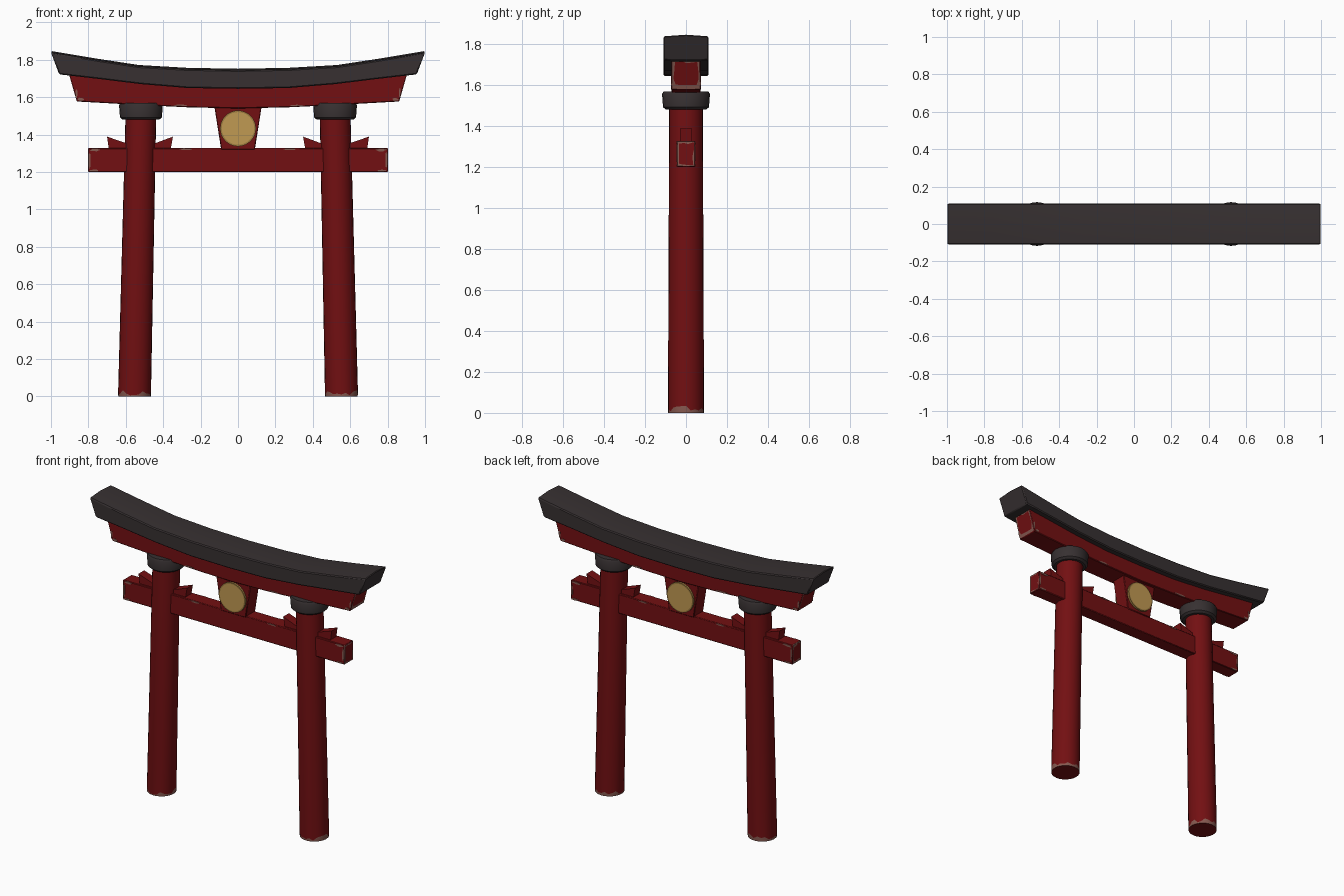
import bpy, bmesh, math, random
from mathutils import Vector, Matrix

random.seed(4)
if "Cube" in bpy.data.objects:
    bpy.data.objects.remove(bpy.data.objects["Cube"])


def material(name, rgb):
    m = bpy.data.materials.new(name)
    m.use_nodes = True
    m.diffuse_color = (*rgb, 1)
    m.node_tree.nodes["Principled BSDF"].inputs["Base Color"].default_value = (*rgb, 1)
    return m


RED = material("red_paint", (0.17, 0.005, 0.006))
WORN = material("worn_paint", (0.24, 0.10, 0.08))
DARK = material("dark_roof", (0.038, 0.030, 0.031))
GOLD = material("gold", (0.53, 0.32, 0.085))
RIM = material("dark_gold", (0.34, 0.20, 0.05))


def finish(name, bm, mats, bevel=0.0, angle=30):
    bmesh.ops.recalc_face_normals(bm, faces=bm.faces)
    mesh = bpy.data.meshes.new(name)
    bm.to_mesh(mesh)
    bm.free()
    ob = bpy.data.objects.new(name, mesh)
    bpy.context.collection.objects.link(ob)
    for m in mats:
        mesh.materials.append(m)
    mesh.shade_smooth()
    mesh.set_sharp_from_angle(angle=math.radians(angle))
    if bevel:
        mod = ob.modifiers.new("soft_edges", "BEVEL")
        mod.width, mod.segments = bevel, 1
        mod.limit_method, mod.angle_limit = "ANGLE", math.radians(40)
    return ob


def prism(bm, outline, y0, y1, mat=0):
    """Extrude an x-z outline from y0 to y1."""
    face = bm.faces.new([bm.verts.new((x, y0, z)) for x, z in outline])
    out = bmesh.ops.extrude_face_region(bm, geom=[face])["geom"]
    top = [v for v in out if isinstance(v, bmesh.types.BMVert)]
    bmesh.ops.translate(bm, verts=top, vec=(0, y1 - y0, 0))
    for f in {f for v in top for f in v.link_faces} | {face}:
        f.material_index = mat


def arched_beam(bm, half, width, crown):
    """Loft a beam from mirrored (x, z) pairs of top and bottom points."""
    stations = [((-a, b), (-c, d)) for (a, b), (c, d) in reversed(half[1:])] + half
    rings = []
    for (xt, zt), (xb, zb) in stations:
        pts = [(xb, -width, zb), (xt, -width, zt - crown), (xt, 0, zt),
               (xt, width, zt - crown), (xb, width, zb)]
        rings.append([bm.verts.new(p) for p in pts])
    for a, b in zip(rings, rings[1:]):
        for i in range(5):
            j = (i + 1) % 5
            bm.faces.new((a[i], a[j], b[j], b[i]))
    bm.faces.new(rings[0])
    bm.faces.new(rings[-1])


def wear_ends(bm):
    """Ragged worn border on the two end faces."""
    bm.normal_update()
    bmesh.ops.recalc_face_normals(bm, faces=bm.faces)
    for face in [f for f in bm.faces if abs(f.normal.x) > 0.8]:
        rim = bmesh.ops.inset_individual(bm, faces=[face], thickness=0.009)["faces"]
        for f in rim:
            f.material_index = 1
        bmesh.ops.subdivide_edges(bm, edges=list(face.edges), cuts=2)
        centre = face.calc_center_median()
        for v in face.verts:
            v.co = v.co.lerp(centre, random.uniform(0, 0.25))


# Curved dark roof beam
bm = bmesh.new()
arched_beam(bm, [((0, 1.752), (0, 1.645)), ((0.27, 1.757), (0.27, 1.649)),
                 ((0.53, 1.772), (0.52, 1.670)), ((0.76, 1.807), (0.74, 1.697)),
                 ((1.0, 1.847), (0.956, 1.722))], 0.11, 0.008)
finish("roof_beam", bm, [DARK], 0.006)

# Curved red beam below the roof
bm = bmesh.new()
arched_beam(bm, [((0, 1.68), (0, 1.54)), ((0.27, 1.685), (0.27, 1.546)),
                 ((0.53, 1.70), (0.52, 1.558)), ((0.905, 1.728), (0.862, 1.577))], 0.071, 0)
wear_ends(bm)
finish("upper_beam", bm, [RED, WORN], 0.004)

# Straight tie beam through the pillars
bm = bmesh.new()
prism(bm, [(-0.803, 1.2), (0.803, 1.2), (0.803, 1.328), (-0.803, 1.328)], -0.045, 0.045)
wear_ends(bm)
finish("tie_beam", bm, [RED, WORN], 0.004)


def round_part(name, levels, mats, sides=24, worn_foot=False):
    """Stack circular sections given as (x, z, radius)."""
    bm = bmesh.new()
    rings = []
    for k, (x, z, r) in enumerate(levels):
        ring = []
        for i in range(sides):
            a = math.tau * i / sides
            dz = random.uniform(-0.012, 0.016) if worn_foot and k == 1 else 0
            ring.append(bm.verts.new((x + r * math.cos(a), r * math.sin(a), z + dz)))
        rings.append(ring)
    for k, (a, b) in enumerate(zip(rings, rings[1:])):
        for i in range(sides):
            j = (i + 1) % sides
            f = bm.faces.new((a[i], a[j], b[j], b[i]))
            f.material_index = int(worn_foot and k == 0)
    bm.faces.new(rings[0])
    bm.faces.new(rings[-1])
    return finish(name, bm, mats, angle=40)


for side, s in (("left", 1), ("right", -1)):
    # Leaning pillar with a worn foot, and its dark collar
    round_part(side + "_pillar", [(s * 0.553, 0, 0.087), (s * 0.553, 0.018, 0.088),
                                  (s * 0.519, 1.52, 0.082)], [RED, WORN], worn_foot=True)
    round_part(side + "_collar", [(s * 0.519, 1.480, 0.098), (s * 0.519, 1.492, 0.112),
                                  (s * 0.519, 1.556, 0.117), (s * 0.519, 1.568, 0.110)], [DARK])
    # Flared wedge locking the tie beam
    bm = bmesh.new()
    prism(bm, [(s * x, z) for x, z in [(0.36, 1.32), (0.69, 1.32), (0.70, 1.389),
                                       (0.60, 1.355), (0.44, 1.355), (0.348, 1.389)]],
          -0.03, 0.03)
    finish(side + "_wedge", bm, [RED])

# Tapered centre plaque
bm = bmesh.new()
prism(bm, [(-0.09, 1.32), (0.09, 1.32), (0.128, 1.56), (-0.128, 1.56)], -0.05, 0.05)
finish("centre_plaque", bm, [RED], 0.004)

# Gold disc with a darker rim on both faces
for side, s in (("front", -1), ("back", 1)):
    bm = bmesh.new()
    bmesh.ops.create_cone(bm, cap_ends=True, segments=32, radius1=0.096, radius2=0.096, depth=0.016,
                          matrix=Matrix.Translation((0, s * 0.055, 1.433))
                          @ Matrix.Rotation(math.pi / 2, 4, "X"))
    for f in bm.faces:
        f.material_index = 1
    caps = [f for f in bm.faces if len(f.verts) > 4]
    bmesh.ops.inset_individual(bm, faces=caps, thickness=0.009)
    for f in caps:
        f.material_index = 0
    finish(side + "_disc", bm, [GOLD, RIM])

# Thin ragged chips of worn paint along beam edges, on both faces
bm = bmesh.new()
chips = [(0.794, 1.265, 0.008, 0.055, 0.045), (0.765, 1.318, 0.035, 0.009, 0.045),
         (0.77, 1.208, 0.03, 0.007, 0.045), (0.28, 1.322, 0.04, 0.006, 0.045),
         (0.84, 1.588, 0.02, 0.010, 0.071), (0.865, 1.62, 0.007, 0.03, 0.071),
         (0.31, 1.556, 0.05, 0.006, 0.071)]
for x, z, w, h, y in chips:
    for sx in (1, -1):
        for sy in (1, -1):
            ragged = []
            for i in range(10):
                a, r = math.tau * i / 10, random.uniform(0.6, 1)
                ragged.append((sx * x + w * r * math.cos(a), z + h * r * math.sin(a)))
            prism(bm, ragged, sy * (y - 0.002), sy * (y + 0.002))
finish("worn_chips", bm, [WORN])
